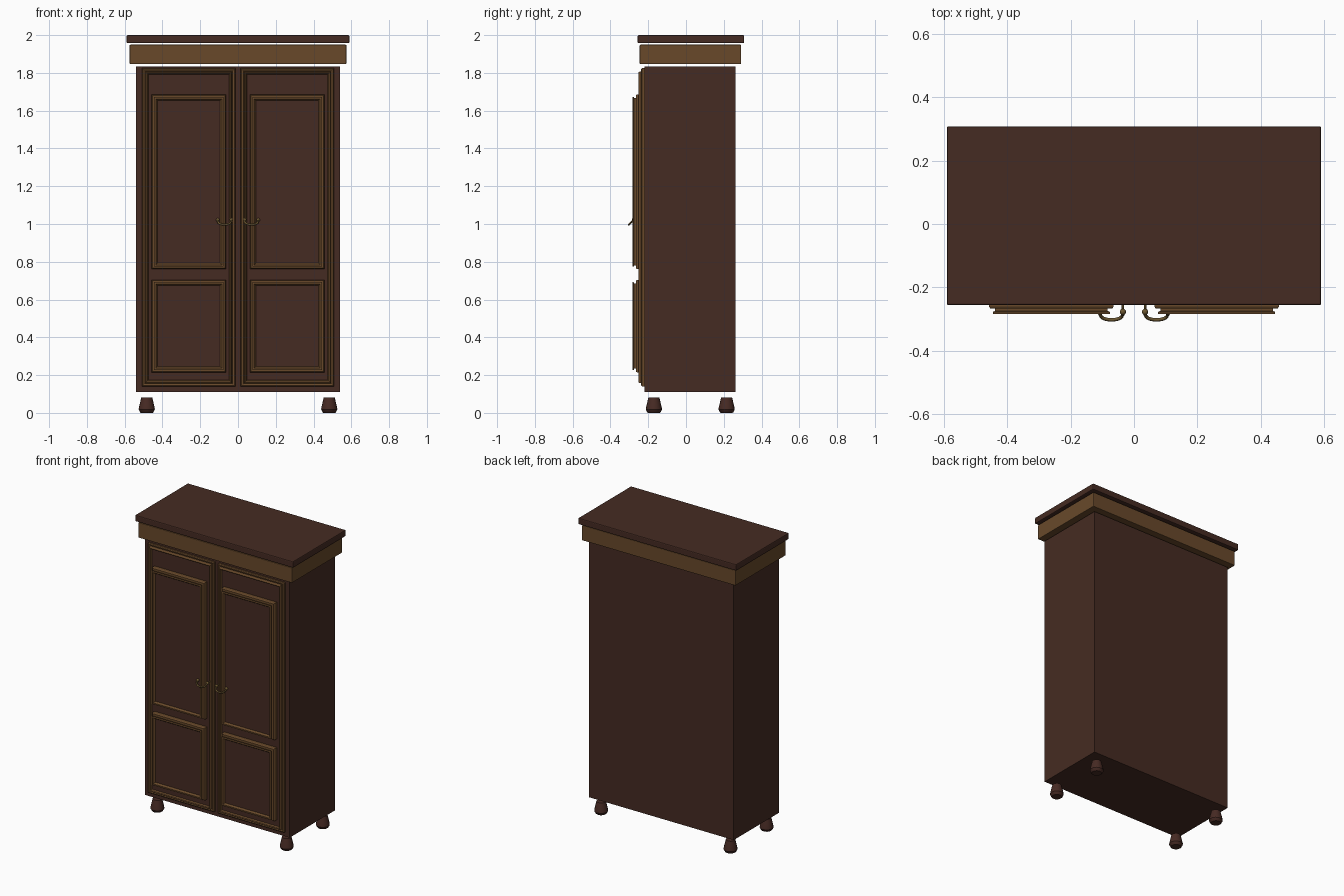
import bpy, bmesh, math
from mathutils import Vector

if "Cube" in bpy.data.objects:
    bpy.data.objects.remove(bpy.data.objects["Cube"])


def mat(name, col):
    m = bpy.data.materials.new(name)
    m.diffuse_color = (*col, 1)
    m.use_nodes = True
    m.node_tree.nodes["Principled BSDF"].inputs["Base Color"].default_value = m.diffuse_color
    return m


DARK = mat("dark_wood", (0.060, 0.024, 0.016))
TRIM = mat("brown_trim", (0.138, 0.066, 0.023))
FOOT = mat("foot_wood", (0.062, 0.023, 0.017))
BRASS = mat("aged_brass", (0.150, 0.095, 0.030))


def finish(name, bm, material, smooth=False):
    bmesh.ops.recalc_face_normals(bm, faces=bm.faces)
    me = bpy.data.meshes.new(name)
    bm.to_mesh(me)
    bm.free()
    me.materials.append(material)
    for p in me.polygons:
        p.use_smooth = smooth
    ob = bpy.data.objects.new(name, me)
    bpy.context.collection.objects.link(ob)
    return ob


def box(name, x, y, z, material, bevel=0):
    bm = bmesh.new()
    bmesh.ops.create_cube(bm, size=1)
    for v in bm.verts:
        v.co = [(r[0] + r[1]) / 2 + c * (r[1] - r[0]) for r, c in zip((x, y, z), v.co)]
    if bevel:
        bmesh.ops.bevel(bm, geom=bm.edges[:], offset=bevel, segments=2,
                        affect='EDGES', profile=0.5)
    return finish(name, bm, material)


def frame(name, x, z, profile, material):
    """Sweep a closed (inset, y) profile round a rectangle."""
    bm = bmesh.new()
    loops = []
    for i, y in profile:
        pts = [(x[0] + i, z[0] + i), (x[1] - i, z[0] + i), (x[1] - i, z[1] - i), (x[0] + i, z[1] - i)]
        loops.append([bm.verts.new((a, y, b)) for a, b in pts])
    for k in range(len(loops)):
        a, b = loops[k], loops[(k + 1) % len(loops)]
        for j in range(4):
            n = (j + 1) % 4
            bm.faces.new((a[j], a[n], b[n], b[j]))
    return finish(name, bm, material)


def lathe(name, cx, cy, profile, material, sides=16):
    bm = bmesh.new()
    rings = [[bm.verts.new((cx + r * math.cos(2 * math.pi * k / sides),
                            cy + r * math.sin(2 * math.pi * k / sides), z))
              for k in range(sides)] for r, z in profile]
    for a, b in zip(rings, rings[1:]):
        for k in range(sides):
            n = (k + 1) % sides
            bm.faces.new((a[k], a[n], b[n], b[k]))
    bm.faces.new(rings[0])
    bm.faces.new(rings[-1])
    ob = finish(name, bm, material, True)
    bpy.context.view_layer.objects.active = ob
    ob.select_set(True)
    bpy.ops.object.shade_smooth_by_angle(angle=math.radians(30))
    ob.select_set(False)


def tube(name, pts, radius, material, sides=8):
    bm = bmesh.new()
    pts = [Vector(p) for p in pts]
    rings = []
    for i, p in enumerate(pts):
        t = (pts[min(i + 1, len(pts) - 1)] - pts[max(i - 1, 0)]).normalized()
        u = t.cross(Vector((0, 0.6, 0.8)))
        if u.length < 0.2:
            u = t.cross(Vector((1, 0, 0)))
        u.normalize()
        w = t.cross(u)
        rings.append([bm.verts.new(p + radius * (u * math.cos(2 * math.pi * k / sides)
                                                 + w * math.sin(2 * math.pi * k / sides)))
                      for k in range(sides)])
    for a, b in zip(rings, rings[1:]):
        for k in range(sides):
            n = (k + 1) % sides
            bm.faces.new((a[k], a[n], b[n], b[k]))
    bm.faces.new(rings[0])
    bm.faces.new(rings[-1])
    return finish(name, bm, material, True)


def ball(name, c, r, material):
    bm = bmesh.new()
    bmesh.ops.create_uvsphere(bm, u_segments=14, v_segments=8, radius=r)
    bmesh.ops.translate(bm, verts=bm.verts, vec=c)
    return finish(name, bm, material, True)


# carcass, cornice and top board
box("cabinet_body", (-0.54, 0.54), (-0.22, 0.262), (0.11, 1.835), DARK)
box("cornice", (-0.574, 0.574), (-0.245, 0.292), (1.847, 1.949), TRIM, 0.004)
box("top_board", (-0.59, 0.59), (-0.256, 0.308), (1.957, 2.0), DARK, 0.006)

# turned feet
FOOT_PROFILE = [(0.031, 0), (0.035, 0.003), (0.043, 0.018), (0.042, 0.026),
                (0.036, 0.052), (0.031, 0.074), (0.029, 0.082)]
for sx, side in ((-1, "left"), (1, "right")):
    for y, end in ((-0.17, "front"), (0.215, "back")):
        lathe(f"{end}_{side}_foot", sx * 0.483, y, FOOT_PROFILE, FOOT)

DOOR_PROFILE = [(0, -0.215), (0, -0.232), (0.005, -0.237), (0.012, -0.235), (0.016, -0.232),
                (0.018, -0.246), (0.022, -0.251), (0.028, -0.248), (0.034, -0.236), (0.034, -0.215)]
PANEL_PROFILE = [(0, -0.235), (0, -0.260), (0.004, -0.266), (0.019, -0.266), (0.019, -0.274),
                 (0.012, -0.277), (0.012, -0.283), (0.022, -0.284), (0.032, -0.270), (0.032, -0.235)]

for s, side in ((-1, "left"), (1, "right")):
    def span(a, b):
        return tuple(sorted((s * a, s * b)))

    # door leaf with moulded border
    box(f"{side}_door_leaf", span(0.035, 0.49), (-0.238, -0.21), (0.16, 1.805), DARK)
    frame(f"{side}_door_border", span(0.014, 0.508), (0.14, 1.825), DOOR_PROFILE, TRIM)

    # raised panels with moulded frames
    for level, z0, z1 in (("upper", 0.762, 1.685), ("lower", 0.215, 0.704)):
        frame(f"{side}_{level}_panel_frame", span(0.064, 0.457), (z0, z1), PANEL_PROFILE, TRIM)
        box(f"{side}_{level}_panel", span(0.092, 0.429), (-0.272, -0.23),
            (z0 + 0.028, z1 - 0.028), DARK)

    # drooping bail handle with a knob at each end
    path = []
    for k in range(17):
        t = math.pi * k / 16
        c, d = math.cos(t), math.sin(t) ** 0.6 if 0 < k < 16 else 0
        path.append((s * (0.071 + 0.036 * c), -0.277 - 0.025 * d, 1.022 - 0.025 * d))
    tube(f"{side}_handle_bail", path, 0.0055, BRASS)
    for x in (0.035, 0.107):
        ball(f"{side}_handle_knob", (s * x, -0.277, 1.022), 0.010, BRASS)
        tube(f"{side}_handle_post", [(s * x, -0.235, 1.022), (s * x, -0.275, 1.022)], 0.004, BRASS)
